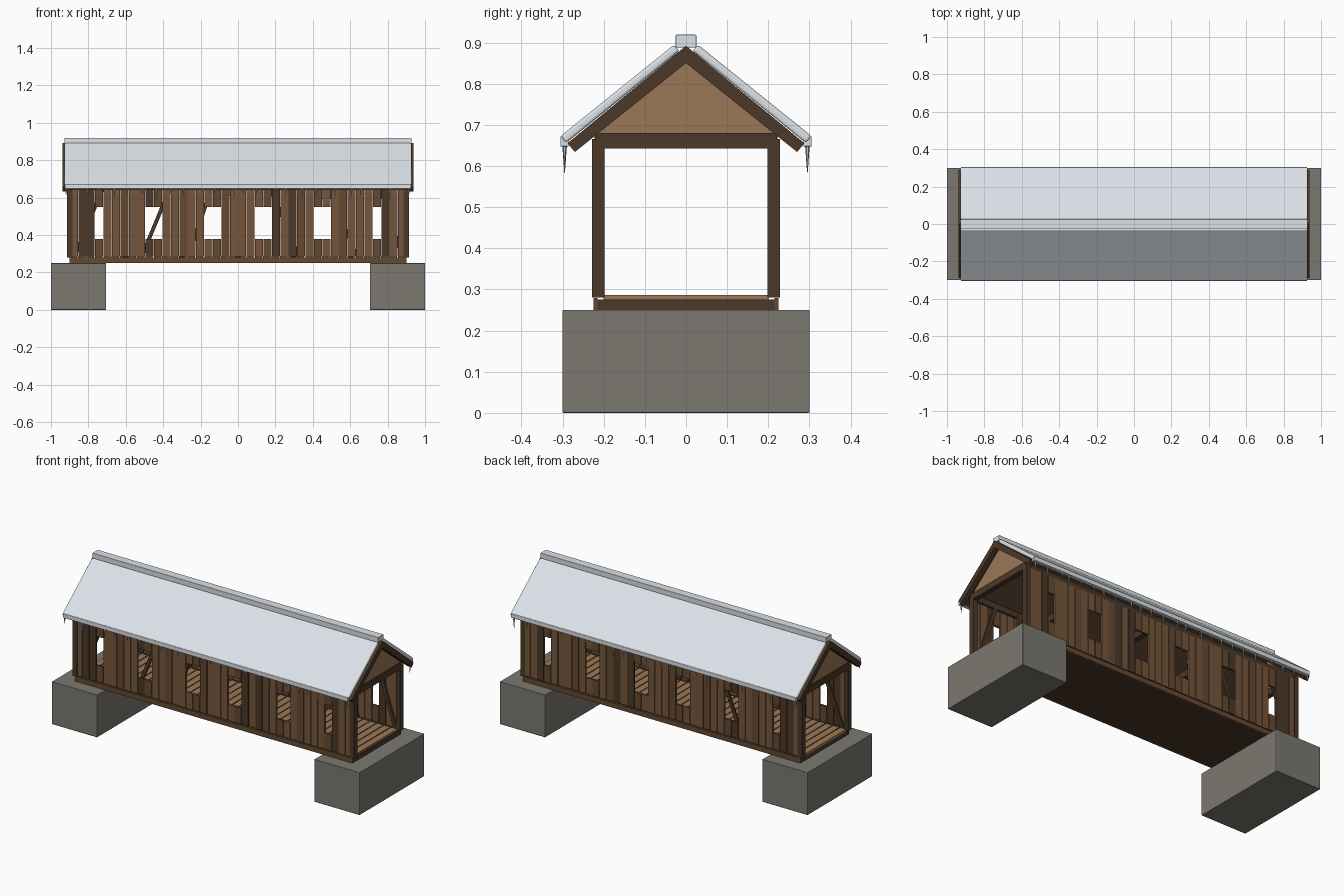
import bpy, bmesh, math, random
from mathutils import Vector

if "Cube" in bpy.data.objects:
    bpy.data.objects.remove(bpy.data.objects["Cube"])
random.seed(4)


def material(name, rgb):
    m = bpy.data.materials.new(name)
    m.diffuse_color = (*rgb, 1)
    m.use_nodes = True
    m.node_tree.nodes["Principled BSDF"].inputs["Base Color"].default_value = m.diffuse_color
    return m


STONE = material("grey stone", (0.20, 0.19, 0.165))
DARK = material("dark timber", (0.070, 0.040, 0.021))
BROWN = material("brown board", (0.18, 0.093, 0.043))
MID = material("mid brown board", (0.13, 0.067, 0.031))
TAN = material("tan board", (0.33, 0.19, 0.095))
SNOW = material("snow", (0.72, 0.77, 0.81))
ICE = material("ice", (0.50, 0.58, 0.64))


def finish(name, bm, mat, bevel=0.0):
    bmesh.ops.recalc_face_normals(bm, faces=bm.faces)
    me = bpy.data.meshes.new(name)
    bm.to_mesh(me)
    bm.free()
    me.materials.append(mat)
    ob = bpy.data.objects.new(name, me)
    bpy.context.collection.objects.link(ob)
    if bevel:
        mod = ob.modifiers.new("soft_edges", 'BEVEL')
        mod.width = bevel
        mod.segments = 3
    return ob


def add_box(bm, x0, x1, y0, y1, z0, z1):
    vs = bmesh.ops.create_cube(bm, size=1)["verts"]
    for v in vs:
        v.co = Vector(((x0 + x1) / 2 + v.co.x * (x1 - x0),
                       (y0 + y1) / 2 + v.co.y * (y1 - y0),
                       (z0 + z1) / 2 + v.co.z * (z1 - z0)))


def add_prism(bm, pts, axis, a, b):
    """Extrude a 2D outline: axis 'x' reads (y, z), axis 'y' reads (x, z)."""
    def place(p, t):
        return (t, p[0], p[1]) if axis == 'x' else (p[0], t, p[1])
    lo = [bm.verts.new(place(p, a)) for p in pts]
    hi = [bm.verts.new(place(p, b)) for p in pts]
    bm.faces.new(lo)
    bm.faces.new(hi[::-1])
    n = len(pts)
    for i in range(n):
        bm.faces.new((lo[i], lo[(i + 1) % n], hi[(i + 1) % n], hi[i]))


def boxes(name, mat, dims, bevel=0.0):
    bm = bmesh.new()
    for d in dims:
        add_box(bm, *d)
    return finish(name, bm, mat, bevel)


# Stone abutments
for side, x in (("left", -0.8525), ("right", 0.8525)):
    boxes(side + "_abutment", STONE,
          [(x - 0.1475, x + 0.1475, -0.3, 0.3, 0, 0.25)], 0.003)

# Deck base and cross planks
boxes("deck_base", DARK, [(-0.9, 0.9, -0.215, 0.215, 0.25, 0.276)])
boxes("deck_side_beams", MID, [(-0.9, 0.9, s * 0.22 - 0.005, s * 0.22 + 0.005, 0.25, 0.279)
                               for s in (-1, 1)])
boxes("floor_planks", TAN, [(-0.9 + 0.045 * i, -0.861 + 0.045 * i, -0.2, 0.2, 0.274, 0.287)
                            for i in range(40)])

# Side wall boards, cut short where the windows are
WINDOWS = {3, 9, 10, 16, 17, 22, 23, 29, 30, 36}
TONES = "bddmbbmbbdmbbmbbbmmbbbbmdbdmbmbbmbbbmdbb"
TONE_MATS = {"b": BROWN, "m": MID, "d": DARK}
TONE_NAMES = {"b": "brown", "m": "mid", "d": "dark"}
for sname, s in (("front", -1), ("back", 1)):
    groups = {k: [] for k in TONE_MATS}
    for i, tone in enumerate(TONES):
        x = -0.8775 + 0.045 * i
        out = 0.224 + random.uniform(-0.002, 0.002)
        y0, y1 = sorted((s * 0.212, s * out))
        spans = [(0.285, 0.38), (0.55, 0.65)] if i in WINDOWS else [(0.285, 0.65)]
        for z0, z1 in spans:
            groups[tone].append((x - 0.0212, x + 0.0212, y0, y1, z0, z1))
    for tone, dims in groups.items():
        boxes(f"{sname}_{TONE_NAMES[tone]}_wall_boards", TONE_MATS[tone], dims)

# Timber frame: posts, plates and tie beams
posts, plates = [], []
for s in (-1, 1):
    for x in (-0.9, -0.6, -0.3, 0, 0.3, 0.6, 0.9):
        outer = 0.229 if abs(x) > 0.8 else 0.213
        y0, y1 = sorted((s * 0.198, s * outer))
        posts.append((x - 0.014, x + 0.014, y0, y1, 0.28, 0.665))
    y0, y1 = sorted((s * 0.2, s * 0.222))
    plates.append((-0.9, 0.9, y0, y1, 0.64, 0.675))
boxes("wall_posts", DARK, posts)
boxes("top_plates", DARK, plates)
boxes("tie_beams", DARK, [(x - 0.014, x + 0.014, -0.22, 0.22, 0.642, 0.68)
                          for x in (-0.9, -0.45, 0, 0.45, 0.9)])

# Leaning braces behind the boards
bm = bmesh.new()
for s in (-1, 1):
    for x, lean in ((-0.80, 0.075), (-0.44, 0.075), (-0.205, 0.06),
                    (0.25, -0.075), (0.56, -0.075), (0.82, -0.06)):
        y0, y1 = sorted((s * 0.200, s * 0.211))
        add_prism(bm, [(x - lean - 0.011, 0.285), (x - lean + 0.011, 0.285),
                       (x + lean + 0.011, 0.645), (x + lean - 0.011, 0.645)], 'y', y0, y1)
finish("wall_braces", bm, DARK)

# Gable panels and end rafters
bm = bmesh.new()
for x in (-0.9, 0.9):
    add_prism(bm, [(-0.215, 0.678), (0.215, 0.678), (0, 0.852)], 'x', x - 0.008, x + 0.008)
finish("gable_panels", bm, TAN)
bm = bmesh.new()
for x in (-0.926, 0.926):
    for s in (-1, 1):
        add_prism(bm, [(0, 0.892), (s * 0.288, 0.655), (s * 0.270, 0.634), (0, 0.850)],
                  'x', x - 0.013, x + 0.013)
finish("end_rafters", bm, DARK)

# Roof boards, snow slabs and eave snow
for sname, s in (("front", -1), ("back", 1)):
    bm = bmesh.new()
    add_prism(bm, [(0, 0.888), (s * 0.287, 0.656), (s * 0.275, 0.643), (0, 0.866)],
              'x', -0.925, 0.925)
    finish(sname + "_roof_boards", bm, DARK)
    bm = bmesh.new()
    add_prism(bm, [(s * 0.015, 0.880), (s * 0.292, 0.655), (s * 0.306, 0.672),
                   (s * 0.030, 0.894)], 'x', -0.928, 0.928)
    finish(sname + "_roof_snow", bm, SNOW, 0.007)
    y0, y1 = sorted((s * 0.285, s * 0.305))
    boxes(sname + "_eave_snow", SNOW, [(-0.925, 0.925, y0, y1, 0.647, 0.672)], 0.002)
boxes("ridge_snow", SNOW, [(-0.928, 0.928, -0.025, 0.025, 0.888, 0.919)], 0.002)

# Icicles along both eaves
bm = bmesh.new()
for s in (-1, 1):
    for i in range(24):
        x = -0.9 + 1.8 * i / 23 + random.uniform(-0.02, 0.02)
        h = random.uniform(0.025, 0.065)
        vs = bmesh.ops.create_cone(bm, cap_ends=True, segments=6, radius1=0.0008,
                                   radius2=0.0055, depth=h)["verts"]
        bmesh.ops.translate(bm, verts=vs, vec=(x, s * 0.295, 0.648 - h / 2))
finish("icicles", bm, ICE)
